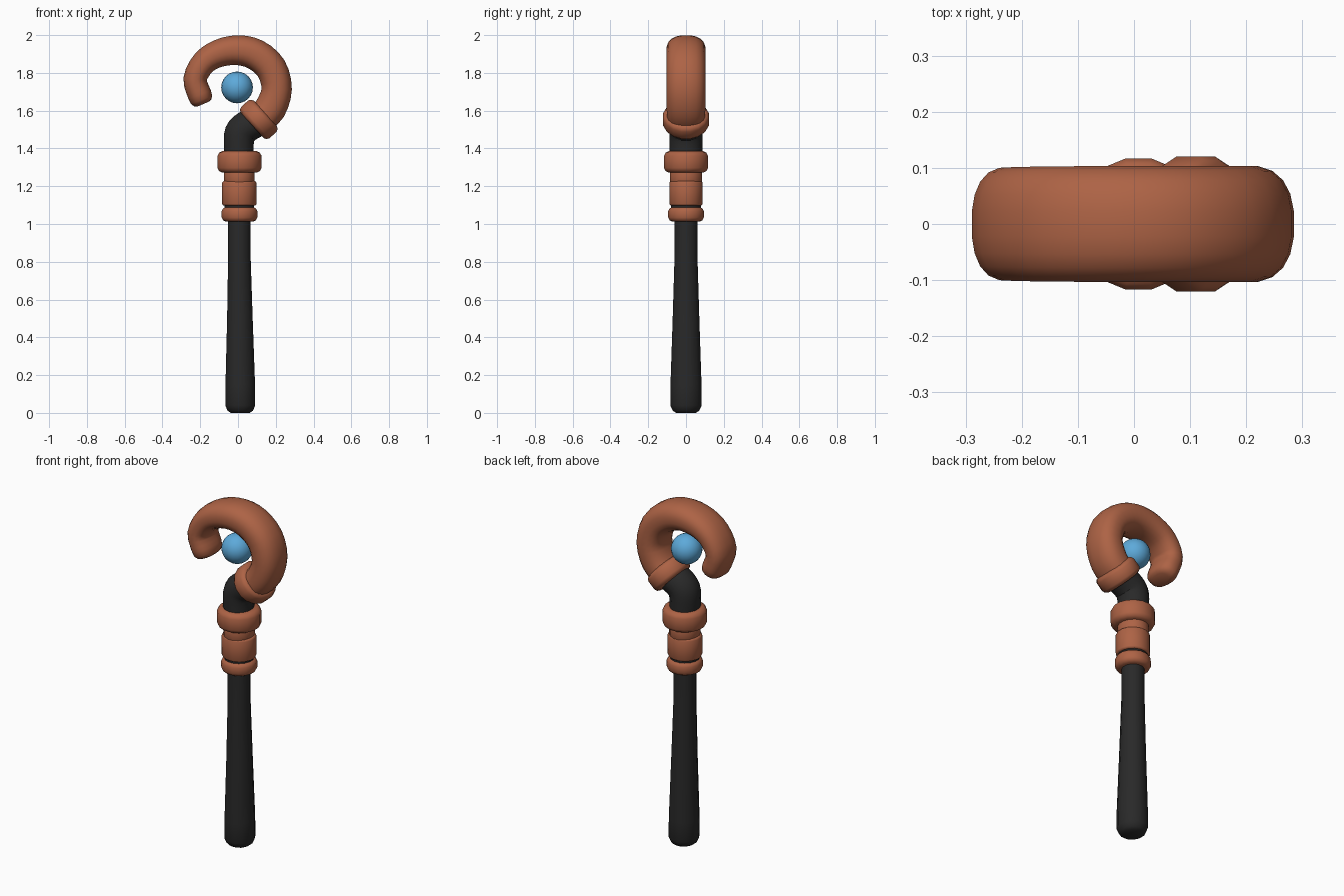
import bpy, bmesh, math
from mathutils import Vector

if "Cube" in bpy.data.objects:
    bpy.data.objects.remove(bpy.data.objects["Cube"])


def material(name, col):
    m = bpy.data.materials.new(name)
    m.diffuse_color = (*col, 1)
    m.use_nodes = True
    m.node_tree.nodes["Principled BSDF"].inputs["Base Color"].default_value = m.diffuse_color
    return m


COPPER = material("copper", (0.42, 0.125, 0.06))
BLACK = material("black wood", (0.022, 0.022, 0.022))
BLUE = material("blue glass", (0.11, 0.40, 0.70))


def catmull(pts, steps):
    """Smooth a list of tuples with a Catmull-Rom spline."""
    out = []
    for i in range(len(pts) - 1):
        p0, p1 = pts[max(i - 1, 0)], pts[i]
        p2, p3 = pts[i + 1], pts[min(i + 2, len(pts) - 1)]
        for s in range(steps):
            t = s / steps
            out.append(tuple(0.5 * (2 * b + (c - a) * t + (2 * a - 5 * b + 4 * c - d) * t * t
                                    + (3 * b - a - 3 * c + d) * t ** 3)
                             for a, b, c, d in zip(p0, p1, p2, p3)))
    return out + [pts[-1]]


def sweep(name, secs, mat, sides=16, power=2.0, angle=35):
    """Skin sections (x, z, radius in plane, radius in y) along an xz path."""
    bm = bmesh.new()
    rings = []
    for i, (x, z, rn, ry) in enumerate(secs):
        a, b = secs[max(i - 1, 0)], secs[min(i + 1, len(secs) - 1)]
        t = Vector((b[0] - a[0], b[1] - a[1])).normalized()
        ring = []
        for k in range(sides):
            u = 2 * math.pi * (k + 0.5) / sides
            c, s = math.cos(u), math.sin(u)
            c = math.copysign(abs(c) ** (2 / power), c) * rn
            s = math.copysign(abs(s) ** (2 / power), s) * ry
            ring.append(bm.verts.new((x + t.y * c, s, z - t.x * c)))
        rings.append(ring)
    for r, q in zip(rings, rings[1:]):
        for k in range(sides):
            j = (k + 1) % sides
            bm.faces.new((r[k], r[j], q[j], q[k]))
    bm.faces.new(rings[0][::-1])
    bm.faces.new(rings[-1])
    bmesh.ops.recalc_face_normals(bm, faces=bm.faces)
    me = bpy.data.meshes.new(name)
    bm.to_mesh(me)
    bm.free()
    return finish(bpy.data.objects.new(name, me), mat, angle)


def finish(ob, mat, angle):
    if ob.name not in bpy.context.collection.objects:
        bpy.context.collection.objects.link(ob)
    ob.data.materials.append(mat)
    bpy.ops.object.select_all(action='DESELECT')
    ob.select_set(True)
    bpy.context.view_layer.objects.active = ob
    bpy.ops.object.shade_smooth_by_angle(angle=math.radians(angle))
    return ob


def band(name, base, axis, length, r, ry, bevel=0.022):
    """Chamfered collar along an axis in the xz plane."""
    prof = [(0, -bevel), (0.35 * bevel, -0.35 * bevel), (bevel, 0),
            (length - bevel, 0), (length - 0.35 * bevel, -0.35 * bevel), (length, -bevel)]
    ax = Vector(axis).normalized()
    secs = [(base[0] + ax.x * h, base[1] + ax.y * h, r + d, ry + d) for h, d in prof]
    return sweep(name, secs, COPPER, 16, 2.0, 40)


# Tapered handle with rounded foot
sweep("shaft", [(0.012, 0.0, 0.052, 0.055), (0.012, 0.012, 0.07, 0.073),
                (0.012, 0.04, 0.082, 0.086), (0.012, 0.15, 0.081, 0.085),
                (0.01, 0.5, 0.070, 0.073), (0.007, 0.85, 0.061, 0.062),
                (0.007, 1.05, 0.062, 0.062)], BLACK, 12)

# Collars on the handle
band("lower_collar", (0.008, 1.012), (0, 1), 0.078, 0.096, 0.096)
band("middle_collar", (0.007, 1.097), (0, 1), 0.13, 0.093, 0.090, 0.01)
band("collar_neck", (0.007, 1.21), (0, 1), 0.08, 0.082, 0.087, 0.008)
band("upper_collar", (0.008, 1.272), (0, 1), 0.114, 0.119, 0.119, 0.025)
sweep("collar_core", [(0.007, 1.06, 0.08, 0.08), (0.007, 1.25, 0.08, 0.08)], BLACK)

# Bent black neck
neck = [(0.007, 1.34, 0.08, 0.087), (0.004, 1.42, 0.081, 0.088),
        (0.012, 1.48, 0.086, 0.088), (0.045, 1.515, 0.086, 0.088),
        (0.11, 1.55, 0.085, 0.088)]
sweep("neck", catmull(neck, 3), BLACK, 14)

# Slanted collar at the root of the hook
band("hook_collar", (0.075, 1.522), (0.74, 0.67), 0.095, 0.114, 0.123)

# Curled hook with rounded tip
hook = [(0.11, 1.55, 0.08, 0.10), (0.17, 1.61, 0.085, 0.103),
        (0.205, 1.715, 0.081, 0.104), (0.175, 1.825, 0.083, 0.104),
        (0.095, 1.896, 0.083, 0.104), (0.0, 1.92, 0.08, 0.104),
        (-0.10, 1.904, 0.074, 0.104), (-0.18, 1.855, 0.067, 0.103),
        (-0.227, 1.768, 0.063, 0.101), (-0.203, 1.685, 0.064, 0.098)]
tip = [(-0.193, 1.657, 0.061, 0.092), (-0.187, 1.642, 0.05, 0.078),
       (-0.184, 1.635, 0.034, 0.056)]
sweep("hook", catmull(hook, 3) + tip, COPPER, 20, 2.4, 50)

# Floating orb
bpy.ops.mesh.primitive_uv_sphere_add(segments=20, ring_count=12, radius=0.084,
                                     location=(-0.005, 0, 1.723))
orb = bpy.context.object
orb.name = "orb"
finish(orb, BLUE, 60)
